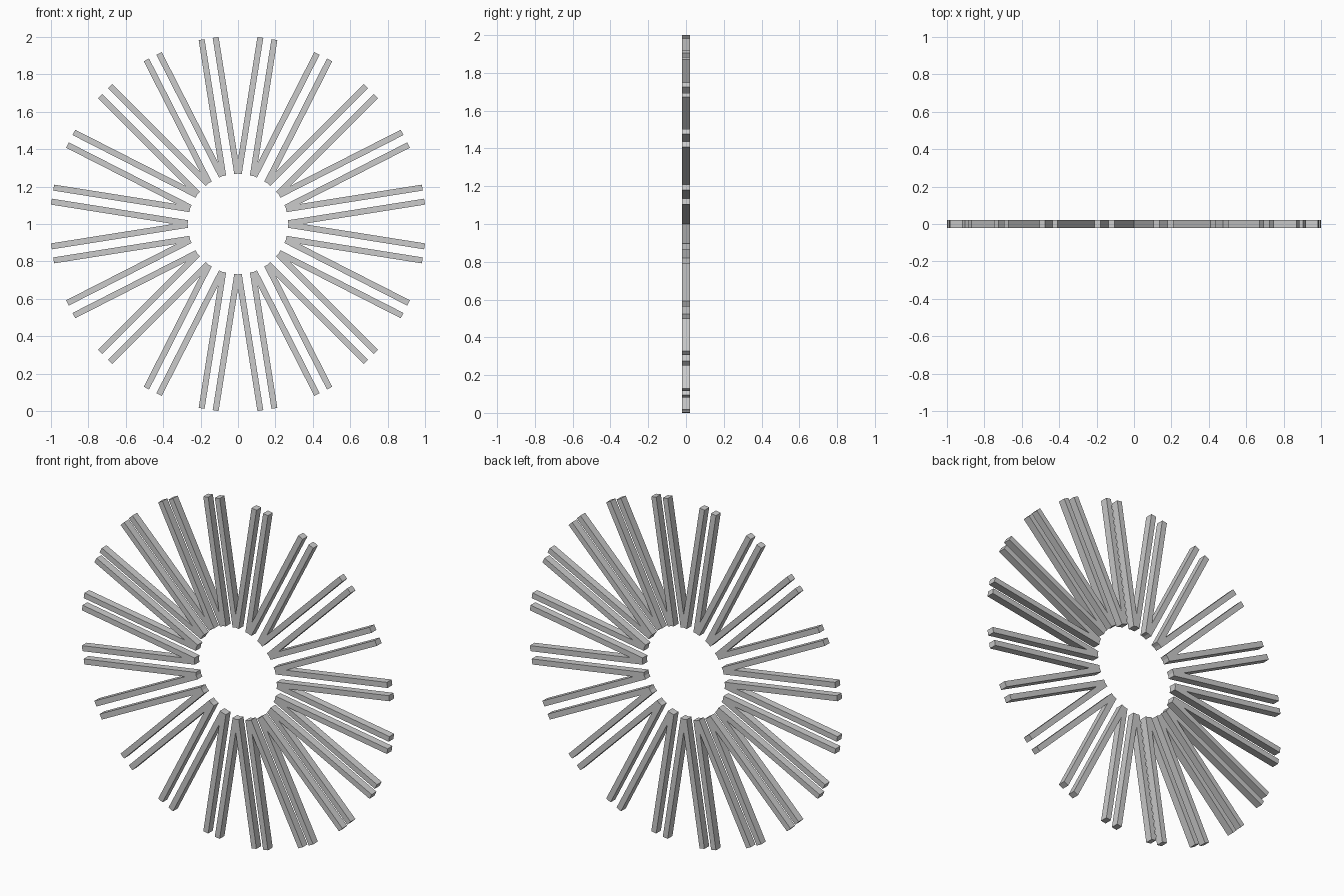
import bpy, bmesh
from math import sin, cos, tan, pi

if "Cube" in bpy.data.objects:
    bpy.data.objects.remove(bpy.data.objects["Cube"])

COUNT = 20                 # V-shaped spokes around the ring
HALF = pi / COUNT          # lean of each arm from the spoke axis
R_IN, R_OUT = 0.266, 1.004 # arm start and end along its length
N_NEAR, N_FAR = 0.022, 0.054  # arm sides, measured from the gap between spokes
DEPTH = 0.044


def arm_point(t, n):
    # distance t along the right arm, n sideways toward the spoke axis
    return (t * sin(HALF) - n * cos(HALF), t * cos(HALF) + n * sin(HALF))


# V outline: right arm, crotch, mirrored left arm, blunt tip
right = [arm_point(R_IN, N_NEAR), arm_point(R_OUT, N_NEAR), arm_point(R_OUT, N_FAR)]
crotch = [(0, N_FAR / sin(HALF))]
left = [(-x, z) for x, z in reversed(right)]
tip = [(0, R_IN / cos(HALF))]
outline = right + crotch + left + tip

# Extrude the outline through its depth
bm = bmesh.new()
face = bm.faces.new([bm.verts.new((x, -DEPTH / 2, z)) for x, z in outline])
ext = bmesh.ops.extrude_face_region(bm, geom=[face])
bmesh.ops.translate(bm, vec=(0, DEPTH, 0),
                    verts=[g for g in ext["geom"] if isinstance(g, bmesh.types.BMVert)])
bmesh.ops.recalc_face_normals(bm, faces=bm.faces)
mesh = bpy.data.meshes.new("v_spoke")
bm.to_mesh(mesh)
bm.free()

# Ring of spokes
for i in range(COUNT):
    spoke = bpy.data.objects.new(f"v_spoke_{i + 1:02d}", mesh)
    spoke.location = (0, 0, 1)
    spoke.rotation_euler = (0, i * 2 * HALF, 0)
    bpy.context.collection.objects.link(spoke)
